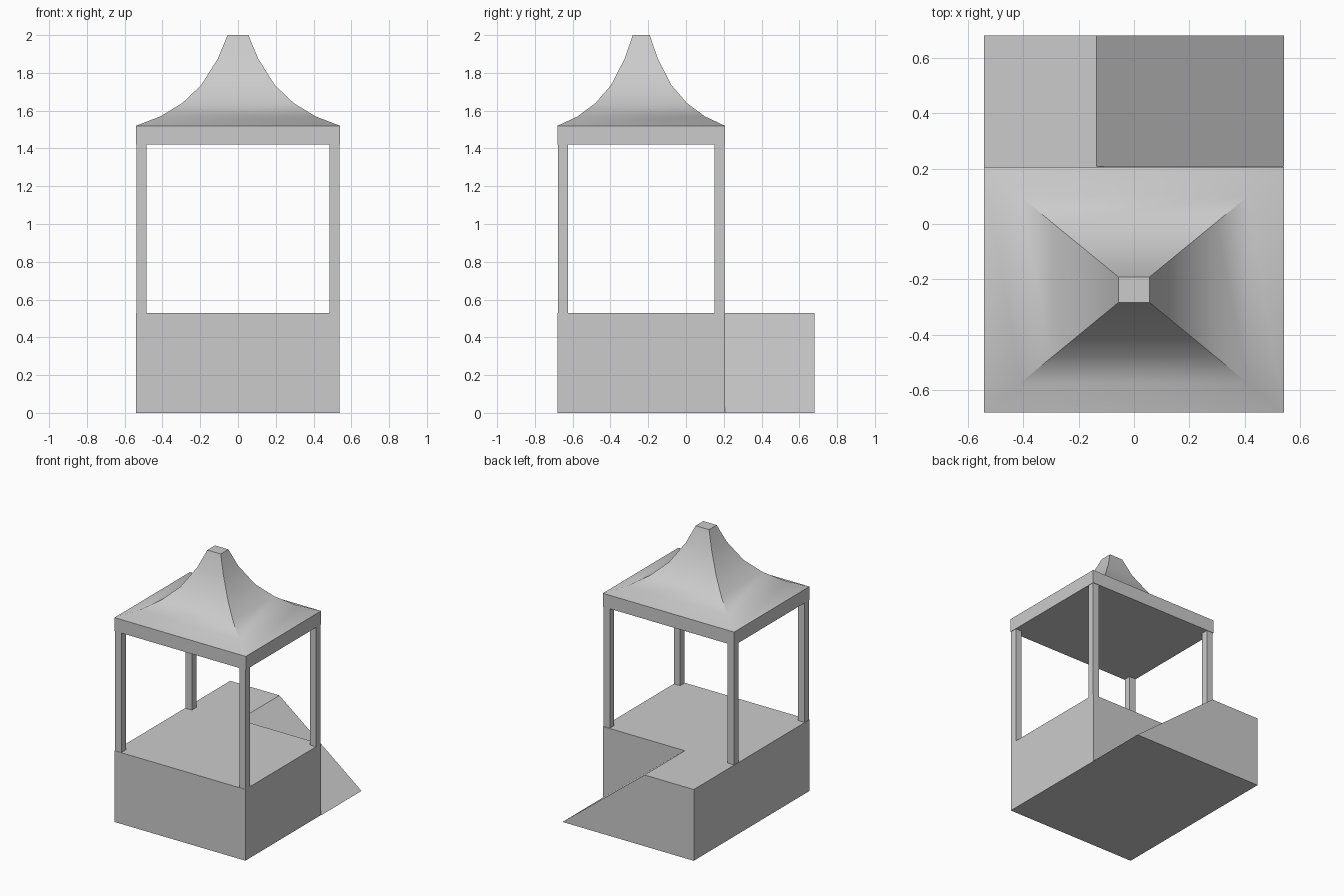
import bpy, bmesh, math

if "Cube" in bpy.data.objects:
    bpy.data.objects.remove(bpy.data.objects["Cube"])

CY = -0.237          # centre of the covered part in y
HX, HY = 0.54, 0.443  # half sizes of the eaves


def make(name, verts, faces):
    me = bpy.data.meshes.new(name)
    me.from_pydata(verts, [], faces)
    bm = bmesh.new()
    bm.from_mesh(me)
    bmesh.ops.recalc_face_normals(bm, faces=bm.faces)
    bm.to_mesh(me)
    bm.free()
    ob = bpy.data.objects.new(name, me)
    bpy.context.collection.objects.link(ob)
    return ob


def loft(name, rings):
    """Join equal-length vertex rings and cap both ends."""
    n = len(rings[0])
    verts = [v for r in rings for v in r]
    faces = [tuple(range(n)), tuple(range(len(verts) - n, len(verts)))]
    for k in range(len(rings) - 1):
        for i in range(n):
            j = (i + 1) % n
            faces.append((k*n + i, k*n + j, (k+1)*n + j, (k+1)*n + i))
    return make(name, verts, faces)


def rect(x0, x1, y0, y1, z):
    return [(x0, y0, z), (x1, y0, z), (x1, y1, z), (x0, y1, z)]


def box(name, x0, x1, y0, y1, z0, z1):
    return loft(name, [rect(x0, x1, y0, y1, z0), rect(x0, x1, y0, y1, z1)])


# Raised base under the canopy
box("base", -0.54, 0.537, -0.68, 0.207, 0, 0.53)

# Rear landing with ramp falling towards +x
side = [(-0.54, 0), (0.54, 0), (-0.135, 0.53), (-0.54, 0.53)]
loft("landing_and_ramp", [[(x, y, z) for x, z in side] for y in (0.207, 0.68)])

# Four corner posts
T = 0.052
for sx, side_name in ((-1, "left"), (1, "right")):
    for sy, end_name in ((-1, "front"), (1, "back")):
        xa, xb = sorted((sx * 0.537, sx * (0.537 - T)))
        ya, yb = sorted((CY + sy * 0.44, CY + sy * (0.44 - T)))
        box(f"{end_name}_{side_name}_post", xa, xb, ya, yb, 0.53, 1.42)

# Concave tented roof with a fascia band and flat cap
profile = [(0.54, 1.42), (0.54, 1.52), (0.41, 1.57), (0.295, 1.64),
           (0.195, 1.735), (0.107, 1.875), (0.055, 2.0)]
rings = []
for hx, z in profile:
    hy = hx * HY / HX
    rings.append(rect(-hx, hx, CY - hy, CY + hy, z))
roof = loft("roof", rings)
bpy.context.view_layer.objects.active = roof
roof.select_set(True)
bpy.ops.object.shade_smooth_by_angle(angle=math.radians(35))
